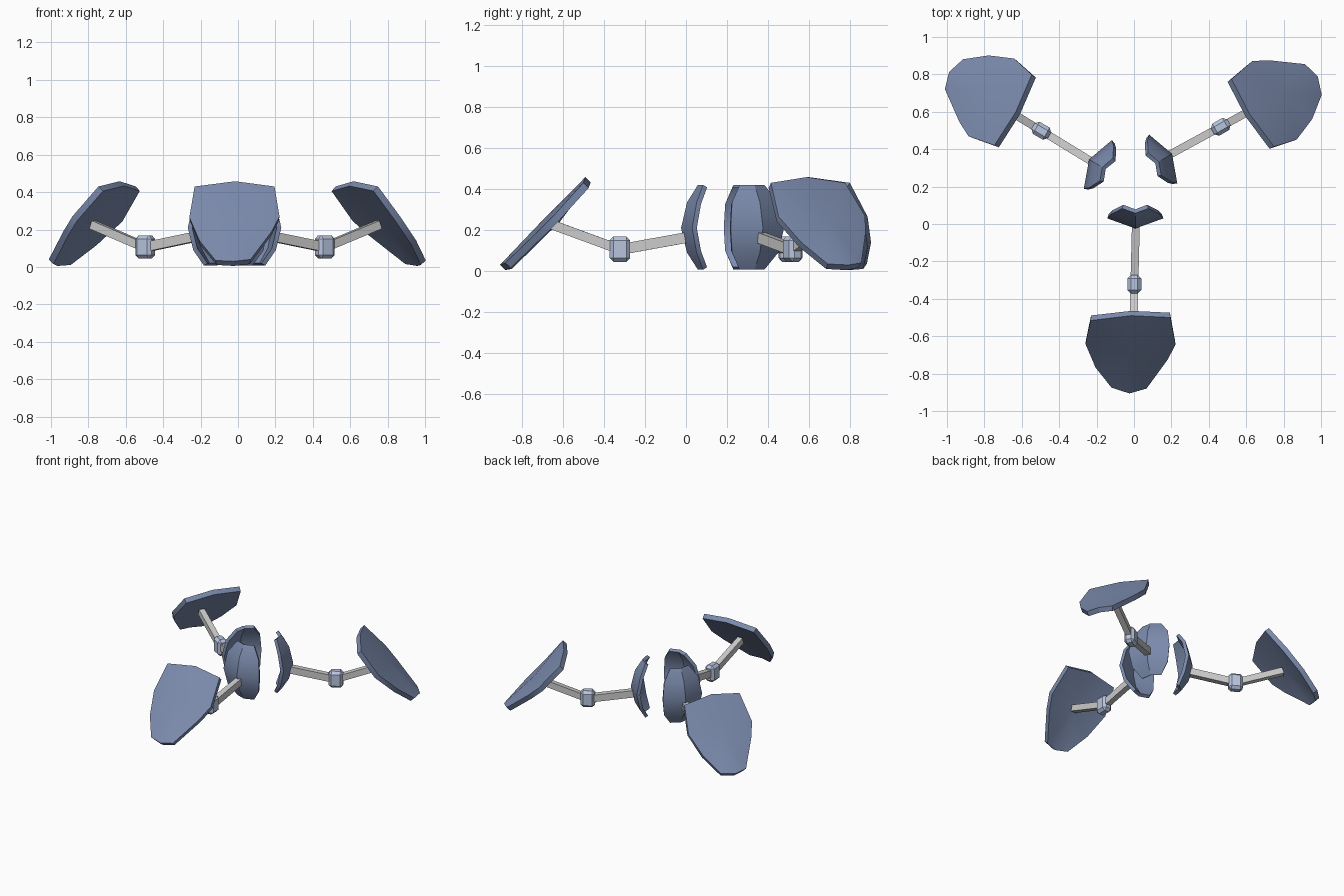
import bpy, bmesh, math
from mathutils import Matrix, Vector

if "Cube" in bpy.data.objects:
    bpy.data.objects.remove(bpy.data.objects["Cube"])

CENTRE = Vector((-0.01, 0.232, 0))


def material(name, rgb):
    m = bpy.data.materials.new(name)
    m.diffuse_color = (*rgb, 1)
    m.use_nodes = True
    m.node_tree.nodes["Principled BSDF"].inputs["Base Color"].default_value = m.diffuse_color
    return m


blue = material("slate_blue", (0.2, 0.26, 0.42))
pale = material("pale_blue", (0.48, 0.56, 0.74))


def add(name, bm, mat=None):
    me = bpy.data.meshes.new(name)
    bm.to_mesh(me)
    bm.free()
    ob = bpy.data.objects.new(name, me)
    bpy.context.collection.objects.link(ob)
    if mat:
        me.materials.append(mat)
    return ob


def shell(name, verts, faces, thickness):
    """Thin plate whose outer side faces the front."""
    bm = bmesh.new()
    vs = [bm.verts.new(v) for v in verts]
    for f in faces:
        bm.faces.new([vs[i] for i in f])
    bm.normal_update()
    for f in bm.faces:
        if f.normal.y > 0:
            f.normal_flip()
    ob = add(name, bm, blue)
    mod = ob.modifiers.new("thickness", 'SOLIDIFY')
    mod.thickness = thickness
    mod.offset = -1
    bpy.ops.object.select_all(action='DESELECT')
    bpy.context.view_layer.objects.active = ob
    ob.select_set(True)
    bpy.ops.object.modifier_apply(modifier=mod.name)
    bpy.ops.object.shade_smooth_by_angle(angle=math.radians(30))
    return ob


def rod(name, a, b, w, h):
    """Square bar from a to b."""
    a, b = Vector(a), Vector(b)
    d = (b - a).normalized()
    side = d.cross(Vector((0, 0, 1))).normalized()
    up = side.cross(d)
    rot = Matrix((side, d, up)).transposed().to_4x4()
    bm = bmesh.new()
    bmesh.ops.create_cube(bm, size=1)
    bmesh.ops.scale(bm, vec=(w, (b - a).length, h), verts=bm.verts)
    bm.transform(Matrix.Translation((a + b) / 2) @ rot)
    return add(name, bm)


# Outer panel: shield outline, fanned from a slightly raised middle
outline = [(-.232, -.516, .43), (-.015, -.49, .458), (.195, -.50, .43),
           (.222, -.645, .27), (.18, -.725, .19), (.067, -.88, .04),
           (-.024, -.906, .03), (-.12, -.875, .035), (-.206, -.767, .14),
           (-.26, -.64, .265)]
n = len(outline)
panel = shell("outer_panel", outline + [(-.015, -.69, .257)],
              [(i, (i + 1) % n, n) for i in range(n)], 0.036)

# Inner panel: creased oval shell, rows of (z, half width, ridge y)
rows = [(.42, .07, .058), (.335, .13, .005), (.21, .15, -.024),
        (.09, .13, .005), (.007, .07, .058)]
verts, faces = [], []
for z, w, y in rows:
    verts += [(.007 + s * w, y + .36 * w * abs(s), z) for s in (-1, 0, 1)]
for r in range(len(rows) - 1):
    for c in range(2):
        i = r * 3 + c
        faces.append((i, i + 1, i + 4, i + 3))
inner = shell("inner_panel", verts, faces, 0.024)

# Bars joining the panels to the elbow
knee = (.002, -.322, .105)
inner_bar = rod("inner_bar", (.01, -.005, .162), knee, .042, .052)
outer_bar = rod("outer_bar", knee, (-.005, -.652, .226), .042, .046)

# Elbow block with chamfered edges
bm = bmesh.new()
bmesh.ops.create_cube(bm, size=1)
bmesh.ops.scale(bm, vec=(.074, .1, .124), verts=bm.verts)
bmesh.ops.bevel(bm, geom=bm.edges[:], offset=.019, segments=1,
                affect='EDGES', profile=.5)
bmesh.ops.translate(bm, vec=(.002, -.322, .107), verts=bm.verts)
elbow = add("elbow_block", bm, pale)

# Repeat the arm three times about the hub
for ob in (panel, inner, inner_bar, outer_bar, elbow):
    base = ob.name
    ob.name = base + "_front"
    for side, ang in (("right", 120), ("left", 240)):
        c = bpy.data.objects.new(f"{base}_{side}", ob.data)
        bpy.context.collection.objects.link(c)
        c.matrix_world = (Matrix.Translation(CENTRE)
                          @ Matrix.Rotation(math.radians(ang), 4, 'Z')
                          @ Matrix.Translation(-CENTRE))
